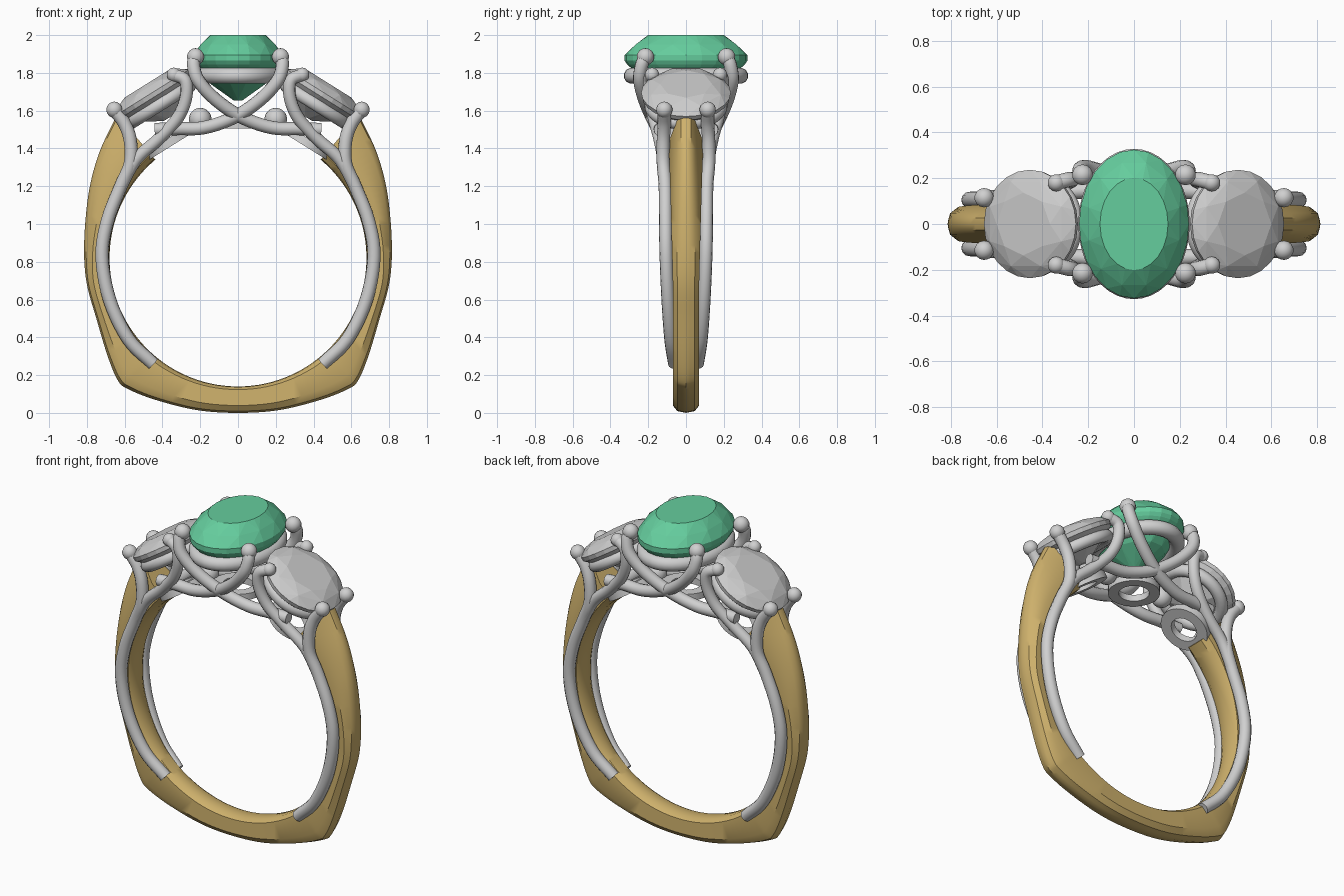
import bpy, bmesh
from math import sin, cos, pi, radians
from mathutils import Vector, Matrix

if "Cube" in bpy.data.objects:
    bpy.data.objects.remove(bpy.data.objects["Cube"])


def material(name, rgb):
    m = bpy.data.materials.new(name)
    m.use_nodes = True
    m.diffuse_color = (*rgb, 1)
    m.node_tree.nodes["Principled BSDF"].inputs["Base Color"].default_value = (*rgb, 1)
    return m


GOLD = material("yellow gold", (0.62, 0.44, 0.15))
SILVER = material("white metal", (0.63, 0.63, 0.63))
CLEAR = material("clear stone", (0.6, 0.6, 0.6))
GREEN = material("green stone", (0.13, 0.61, 0.34))


def finish(bm, name, mat, smooth=True):
    bmesh.ops.recalc_face_normals(bm, faces=bm.faces)
    mesh = bpy.data.meshes.new(name)
    bm.to_mesh(mesh)
    bm.free()
    mesh.materials.append(mat)
    ob = bpy.data.objects.new(name, mesh)
    bpy.context.collection.objects.link(ob)
    if smooth:
        bpy.ops.object.select_all(action='DESELECT')
        ob.select_set(True)
        bpy.context.view_layer.objects.active = ob
        bpy.ops.object.shade_smooth_by_angle(angle=radians(35))
    return ob


def loft(name, sections, mat, closed=False):
    """Skin a list of equal-length point loops."""
    bm = bmesh.new()
    rings = [[bm.verts.new(p) for p in s] for s in sections]
    n = len(rings[0])
    pairs = list(zip(rings, rings[1:]))
    if closed:
        pairs.append((rings[-1], rings[0]))
    else:
        bm.faces.new(rings[0])
        bm.faces.new(rings[-1])
    for a, b in pairs:
        for i in range(n):
            j = (i + 1) % n
            bm.faces.new((a[i], a[j], b[j], b[i]))
    return finish(bm, name, mat)


def spline(pts, steps=5):
    """Catmull-Rom through the points."""
    p = [Vector(q) for q in pts]
    p = [2 * p[0] - p[1]] + p + [2 * p[-1] - p[-2]]
    out = []
    for a, b, c, d in zip(p, p[1:], p[2:], p[3:]):
        for k in range(steps):
            t = k / steps
            out.append(0.5 * (2 * b + (c - a) * t + (2 * a - 5 * b + 4 * c - d) * t * t
                              + (3 * b - a - 3 * c + d) * t ** 3))
    return out + [p[-2]]


def wire(name, pts, r, bead=0):
    """Round wire, with an optional bead on its last point."""
    path = spline(pts)
    sections, side = [], Vector((0, 1, 0))
    for i, p in enumerate(path):
        t = (path[min(i + 1, len(path) - 1)] - path[max(i - 1, 0)]).normalized()
        side = (side - t * side.dot(t)).normalized()
        up = t.cross(side)
        sections.append([p + r * (side * cos(a) + up * sin(a))
                         for a in (2 * pi * k / 12 for k in range(12))])
    loft(name, sections, SILVER)
    if bead:
        bm = bmesh.new()
        bmesh.ops.create_uvsphere(bm, u_segments=14, v_segments=9, radius=bead,
                                  matrix=Matrix.Translation(path[-1]))
        finish(bm, name + "_bead", SILVER)


def seat(name, rx, ry, half_w, half_h, place, square=False):
    """Oval ring with a round or a square section."""
    sections = []
    for k in range(40):
        a = 2 * pi * k / 40
        m = 4 if square else 12
        sec = []
        for i in range(m):
            b = 2 * pi * (i + 0.5) / m
            grow = 2 ** 0.5 if square else 1
            u, v = half_w * grow * cos(b), half_h * grow * sin(b)
            sec.append(place @ Vector(((rx + u) * cos(a), (ry + u) * sin(a), v)))
        sections.append(sec)
    loft(name, sections, SILVER, closed=True)


def gem(name, rx, ry, rings, mat, place):
    """Faceted stone: hull of rings given as (scale, height, sides, twist)."""
    bm = bmesh.new()
    for s, z, n, tw in rings:
        for k in range(n):
            a = 2 * pi * (k + tw) / n
            bm.verts.new(place @ Vector((rx * s * cos(a), ry * s * sin(a), z)))
    bmesh.ops.convex_hull(bm, input=bm.verts)
    finish(bm, name, mat, smooth=False)


# Gold shank: D-shaped section swept around the finger hole
CENTRE, HOLE = Vector((0, 0, 0.82)), 0.68
half = [(0, 0), (0.22, 0.015), (0.44, 0.07), (0.58, 0.125), (0.635, 0.17), (0.69, 0.3),
        (0.75, 0.5), (0.8, 0.68), (0.815, 0.85), (0.805, 1.05), (0.78, 1.22),
        (0.73, 1.39), (0.64, 1.58)]
outline = spline([(-x, 0, z) for x, z in half[:0:-1]] + [(x, 0, z) for x, z in half])
sections = []
for p in outline:
    inner = CENTRE + (p - CENTRE).normalized() * HOLE
    h = min(1, max(0, (p.z - 0.7) / 0.8))
    w = 0.07 + 0.02 * h
    edge = 0.72 - 0.3 * h
    shoulder = edge + (1 - edge) * 0.75
    prof = [(0, 0), (0.02, 0.6), (0.12, 0.95), (edge, 1), (shoulder, 0.66 - 0.12 * h),
            (0.97, 0.3)]
    loop = prof + [(1, 0)] + [(u, -v) for u, v in prof[:0:-1]]
    sections.append([inner.lerp(p, u) + Vector((0, v * w, 0)) for u, v in loop])
loft("shank", sections, GOLD)

# White wires, repeated on all four quarters
for sx, xn in ((1, "left"), (-1, "right")):
    for sy, yn in ((-1, "front"), (1, "back")):
        def quarter(pts):
            return [(sx * x, sy * y, z) for x, y, z in pts]
        tag = f"_{yn}_{xn}"
        wire("shank_wire" + tag, quarter([
            (0.45, 0.06, 0.26), (0.58, 0.08, 0.39), (0.68, 0.095, 0.6), (0.72, 0.105, 0.83),
            (0.69, 0.108, 1.02), (0.62, 0.11, 1.2), (0.57, 0.12, 1.32), (0.57, 0.12, 1.44),
            (0.6, 0.115, 1.53), (0.655, 0.115, 1.605)]), 0.035, 0.043)
        wire("side_prong" + tag, quarter([
            (0.63, 0.11, 1.18), (0.54, 0.12, 1.34), (0.42, 0.14, 1.45), (0.32, 0.17, 1.56),
            (0.275, 0.19, 1.67), (0.28, 0.195, 1.76), (0.34, 0.18, 1.79)]), 0.033, 0.038)
        wire("centre_prong" + tag, quarter([
            (-0.44, 0.135, 1.5), (-0.32, 0.14, 1.505), (-0.18, 0.15, 1.51), (-0.02, 0.18, 1.565),
            (0.12, 0.22, 1.66), (0.21, 0.245, 1.76), (0.235, 0.235, 1.84),
            (0.225, 0.215, 1.885)]), 0.035, 0.046)

# Centre stone and its oval seat
gem("centre_stone", 0.24, 0.325,
    [(0.1, 1.655, 8, 0), (0.62, 1.74, 12, 0.5), (0.96, 1.845, 24, 0), (1, 1.865, 24, 0),
     (1, 1.895, 24, 0), (0.85, 1.95, 12, 0.5), (0.62, 2.0, 24, 0)], GREEN, Matrix())
seat("centre_seat", 0.2, 0.285, 0.045, 0.043, Matrix.Translation((0, 0, 1.785)))
seat("centre_base", 0.115, 0.115, 0.03, 0.02, Matrix.Translation((0, 0, 1.525)), True)

# Tilted side stones, their seats and base rings
for s, n in ((1, "left"), (-1, "right")):
    tilt = Matrix.Rotation(s * radians(32), 4, 'Y')
    place = Matrix.Translation((s * 0.455, 0, 1.695)) @ tilt
    gem("side_stone_" + n, 0.237, 0.237,
        [(0.12, -0.16, 8, 0), (0.65, -0.09, 8, 0.5), (0.98, -0.025, 24, 0), (1, 0, 24, 0),
         (0.84, 0.035, 8, 0.5), (0.58, 0.055, 8, 0)], CLEAR, place)
    seat("side_seat_" + n, 0.185, 0.185, 0.036, 0.036,
         place @ Matrix.Translation((0, 0, -0.075)))
    seat("side_base_" + n, 0.11, 0.11, 0.032, 0.022,
         Matrix.Translation((s * 0.375, 0, 1.425)) @ tilt, True)
    # Small bridge between the base rings
    bm = bmesh.new()
    bmesh.ops.create_uvsphere(bm, u_segments=16, v_segments=10, radius=0.06,
                              matrix=Matrix.Translation((s * 0.2, 0, 1.555)))
    finish(bm, "bridge_" + n, SILVER)
